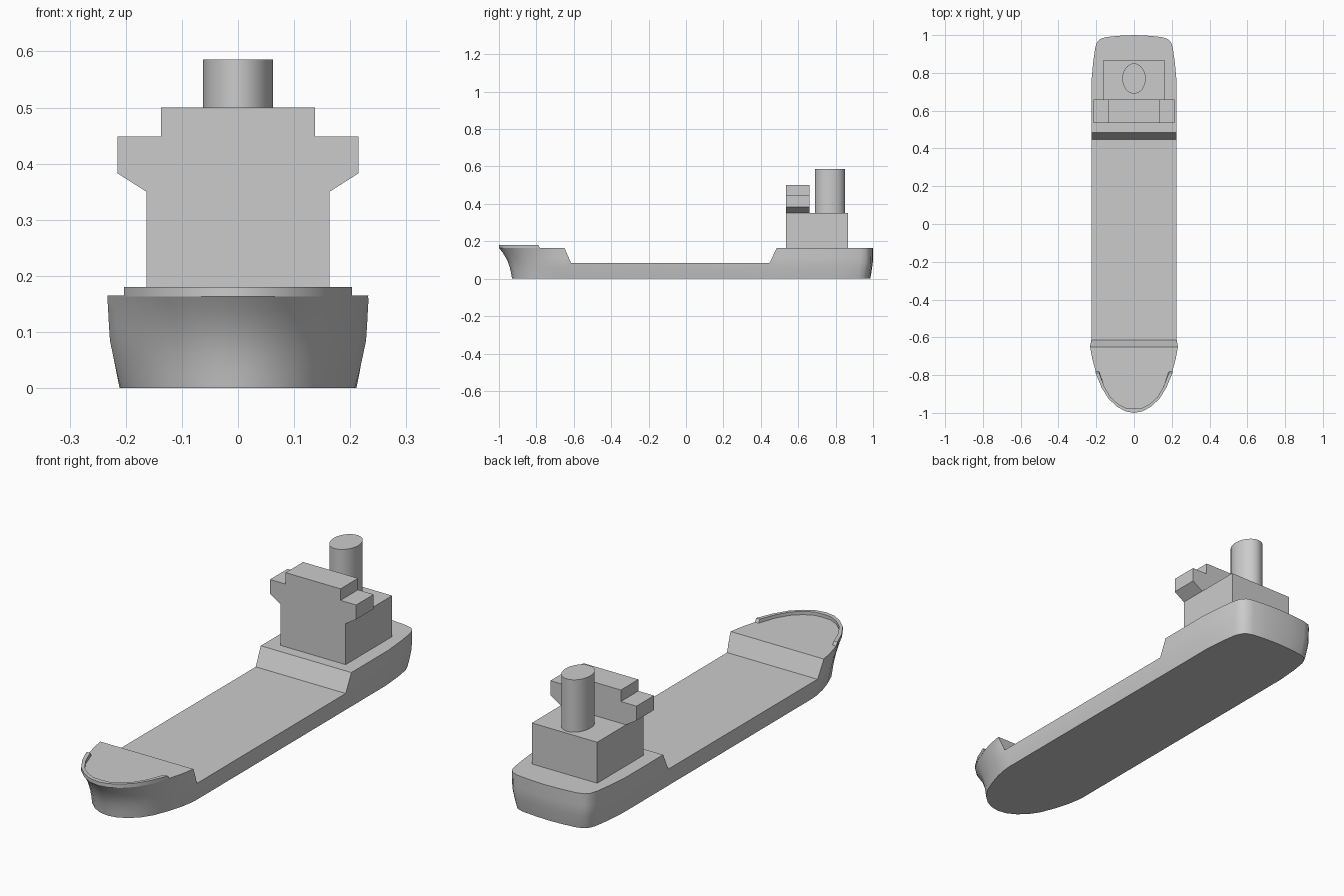
import bpy, bmesh, math

if "Cube" in bpy.data.objects:
    bpy.data.objects.remove(bpy.data.objects["Cube"])


def make(name, bm, smooth=True):
    bmesh.ops.recalc_face_normals(bm, faces=bm.faces[:])
    me = bpy.data.meshes.new(name)
    bm.to_mesh(me)
    bm.free()
    ob = bpy.data.objects.new(name, me)
    bpy.context.collection.objects.link(ob)
    if smooth:
        bpy.ops.object.select_all(action='DESELECT')
        ob.select_set(True)
        bpy.context.view_layer.objects.active = ob
        bpy.ops.object.shade_smooth_by_angle(angle=math.radians(30))
    return ob


def loft(name, rings, closed=True, smooth=True):
    """Skin a list of vertex rings; cap both ends."""
    bm = bmesh.new()
    vs = [[bm.verts.new(p) for p in r] for r in rings]
    n = len(vs[0])
    for a, b in zip(vs, vs[1:]):
        for i in range(n):
            j = (i + 1) % n
            bm.faces.new((a[i], a[j], b[j], b[i]))
    bm.faces.new(vs[0])
    bm.faces.new(vs[-1])
    return make(name, bm, smooth)


def mirror(half):
    """Half outline (bow to stern, x >= 0) to a full loop."""
    return half + [(-x, *r) for x, *r in reversed(half) if x > 0]


DECK, WELL = 0.165, 0.085

# hull: deck outline and keel outline, with flared bow
deck = [(0, -1), (0.045, -0.992), (0.09, -0.967), (0.135, -0.925), (0.172, -0.865),
        (0.203, -0.78), (0.222, -0.71), (0.233, -0.645), (0.227, -0.60), (0.226, 0.45),
        (0.226, 0.75), (0.217, 0.85), (0.206, 0.93), (0.197, 0.96), (0.178, 0.98),
        (0.145, 0.99), (0.07, 0.997), (0, 1)]
keel = [(0, -0.93), (0.042, -0.923), (0.082, -0.902), (0.12, -0.868), (0.152, -0.82),
        (0.18, -0.75), (0.198, -0.69), (0.208, -0.635), (0.211, -0.60), (0.211, 0.45),
        (0.211, 0.75), (0.203, 0.85), (0.192, 0.92), (0.182, 0.946), (0.165, 0.964),
        (0.135, 0.975), (0.065, 0.982), (0, 0.985)]
levels = [(0, 0, 0), (0.03, 0.07, 0.38), (0.06, 0.17, 0.68), (WELL, 0.29, 0.9),
          (0.11, 0.46, 0.95), (0.14, 0.72, 0.98), (DECK, 1, 1)]
rings = []
for z, bow, side in levels:
    half = []
    for (x1, y1), (x0, y0) in zip(deck, keel):
        w = min(1, max(0, (y1 + 0.9) / 0.3))        # blend bow flare into side
        t = bow + (side - bow) * w
        half.append((x0 + (x1 - x0) * t, y0 + (y1 - y0) * t, z))
    rings.append(mirror(half))
hull = loft("hull", rings)

# cargo well cut between forecastle and poop
prof = [(-0.615, WELL), (0.447, WELL), (0.4856, DECK), (0.5001, 0.195), (-0.6631, 0.195),
        (-0.65, DECK)]
cutter = loft("well_cutter", [[(x, y, z) for y, z in prof] for x in (-0.4, 0.4)], smooth=False)
cutter.hide_render = True
cutter.hide_set(True)
mod = hull.modifiers.new("well", 'BOOLEAN')
mod.operation = 'DIFFERENCE'
mod.solver = 'EXACT'
mod.object = cutter

# bow bulwark: a low rail swept round the forecastle
half = deck[:6]
path = [(-x, y) for x, y in reversed(half[1:])] + half
sections = []
for i, (x, y) in enumerate(path):
    xi, yi = x * 0.91, y + 0.022 * (1 - abs(x) / 0.203)
    dy = -0.01 if i in (0, len(path) - 1) else 0     # sloped ends
    sections.append([(x, y, DECK - 0.002), (x, y + dy, 0.18),
                     (xi, yi + dy, 0.18), (xi, yi, DECK - 0.002)])
loft("bow_bulwark", sections)

# deckhouse
x, y0, y1, z0, z1 = 0.163, 0.66, 0.866, DECK, 0.35
loft("deckhouse", [[(-x, y0, z), (x, y0, z), (x, y1, z), (-x, y1, z)] for z in (z0, z1)],
     smooth=False)

# bridge front with wings, one extruded profile
side = [(0.163, DECK), (0.163, 0.35), (0.215, 0.383), (0.215, 0.448),
        (0.137, 0.448), (0.137, 0.5)]
loft("bridge", [[(px, y, pz) for px, pz in mirror(side)] for y in (0.535, 0.66)],
     smooth=False)

# funnel
N = 32
loft("funnel", [[(0.062 * math.cos(2 * math.pi * i / N),
                  0.77 + 0.08 * math.sin(2 * math.pi * i / N), z) for i in range(N)]
                for z in (0.35, 0.586)])
